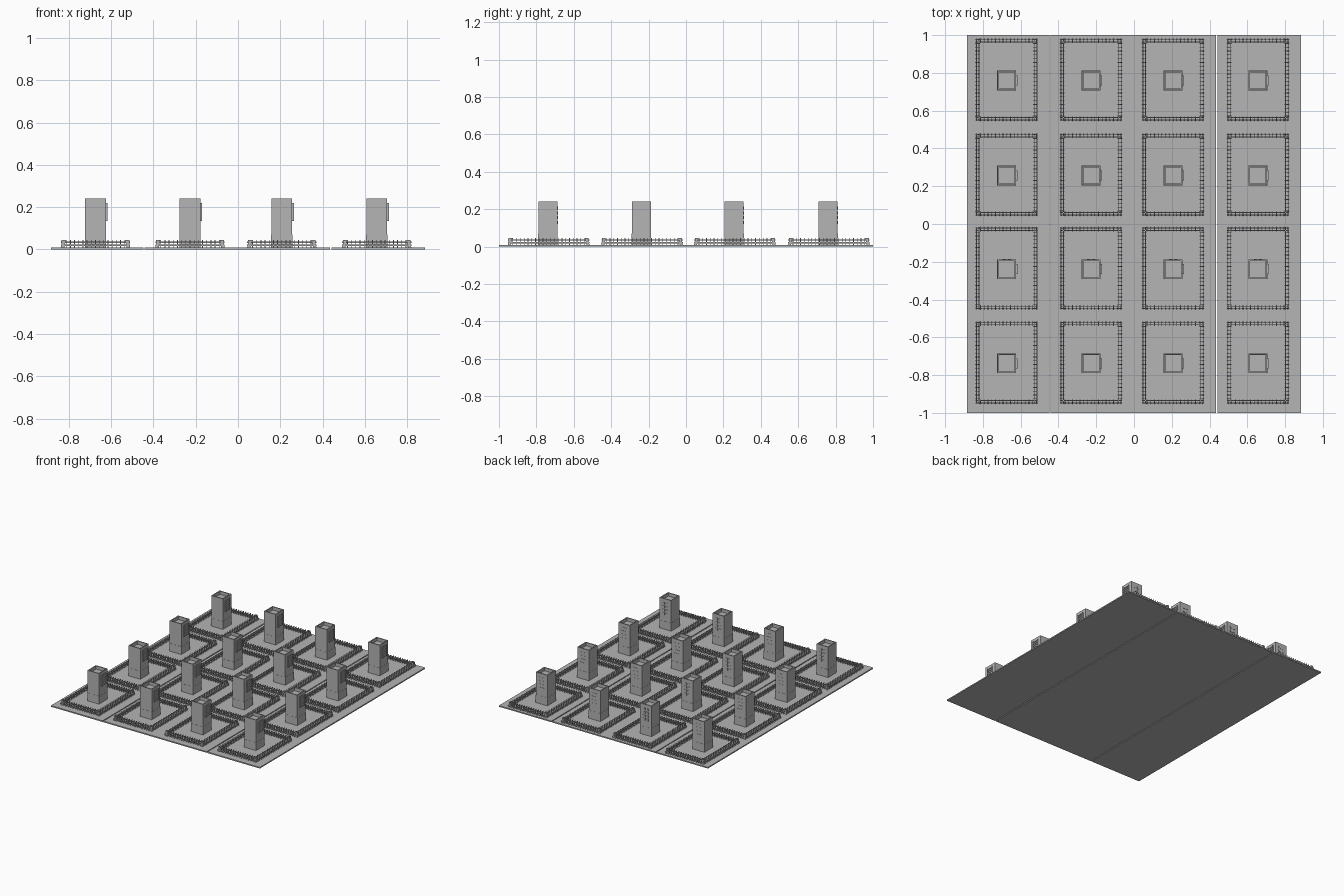
import bpy, bmesh, math
from mathutils import Matrix, Vector

if "Cube" in bpy.data.objects:
    bpy.data.objects.remove(bpy.data.objects["Cube"])

grey = bpy.data.materials.new("concrete grey")
grey.diffuse_color = (0.46, 0.46, 0.46, 1)
grey.use_nodes = True
grey.node_tree.nodes["Principled BSDF"].inputs["Base Color"].default_value = grey.diffuse_color

COLS = (-0.674, -0.227, 0.207, 0.656)
ROWS = (-0.738, -0.239, 0.257, 0.760)
GROUND = 0.009


def box(bm, x0, x1, y0, y1, z0, z1, shear=None):
    """Axis-aligned box; shear=(dx, dy) shifts its upper face sideways."""
    r = bmesh.ops.create_cube(bm, size=1)
    for v in r["verts"]:
        top = v.co.z > 0
        v.co = Vector((x0 if v.co.x < 0 else x1,
                       y0 if v.co.y < 0 else y1, z1 if top else z0))
        if top and shear:
            v.co.x += shear[0]
            v.co.y += shear[1]
    return r["verts"]


def make_mesh(name, bm):
    bmesh.ops.recalc_face_normals(bm, faces=bm.faces)
    me = bpy.data.meshes.new(name)
    bm.to_mesh(me)
    bm.free()
    me.materials.append(grey)
    return me


def place(name, me, x=0, y=0):
    ob = bpy.data.objects.new(name, me)
    ob.location = (x, y, 0)
    bpy.context.collection.objects.link(ob)


# ground strips with two narrow gaps
for i, (a, b) in enumerate(((-0.885, -0.448), (-0.441, 0.434), (0.441, 0.885))):
    bm = bmesh.new()
    box(bm, a, b, -1, 1, 0, GROUND)
    place(f"ground_strip_{i}", make_mesh("ground_strip", bm))

# tower: base block, tall shaft with a recessed roof
bm = bmesh.new()
box(bm, -0.05, 0.05, -0.052, 0.052, GROUND, 0.07)
shaft = box(bm, -0.049, 0.049, -0.051, 0.051, 0.07, 0.242)
roof = max({f for v in shaft for f in v.link_faces},
           key=lambda f: f.calc_center_median().z)
bmesh.ops.inset_region(bm, faces=[roof], thickness=0.011)
inner = bmesh.ops.extrude_face_region(bm, geom=[roof])
bmesh.ops.delete(bm, geom=[roof], context="FACES_ONLY")
for v in inner["geom"]:
    if isinstance(v, bmesh.types.BMVert):
        v.co.z -= 0.025
tower = make_mesh("tower", bm)

# louvred window on the right wall, small shallow panes on the back wall
bm = bmesh.new()
box(bm, 0.048, 0.052, -0.026, 0.026, 0.135, 0.22)
for k in range(6):
    z = 0.138 + k * 0.014
    box(bm, 0.052, 0.057, -0.024, 0.024, z, z + 0.006)
for s in (-1, 1):
    box(bm, 0.05, 0.057, s * 0.025 - 0.002, s * 0.025 + 0.002, 0.135, 0.22)
louvre = make_mesh("louvre_window", bm)

bm = bmesh.new()
for k in range(4):
    z = 0.12 + k * 0.026
    box(bm, -0.022, -0.004, 0.05, 0.053, z, z + 0.016)
    box(bm, 0.004, 0.022, 0.05, 0.053, z, z + 0.016)
panes = make_mesh("back_panes", bm)

# fence: thin slanted slats across the line, joined by two rails
HX, HY, W = 0.164, 0.218, 0.016
bm = bmesh.new()


def fence_side(length, dist, angle, count):
    verts = []
    for k in range(count):
        x = -length + 0.006 + k * (2 * length - 0.012) / (count - 1)
        verts += box(bm, x - 0.0018, x + 0.0018, -dist, -dist + W,
                     GROUND, 0.045, (0, 0.008))
    for y, z in ((-dist + 0.002, 0.017), (-dist + 0.016, 0.031)):
        verts += box(bm, -length, length, y, y + 0.004, z, z + 0.006)
    bmesh.ops.rotate(bm, verts=verts, cent=(0, 0, 0),
                     matrix=Matrix.Rotation(angle, 3, "Z"))


for turn in range(4):
    if turn % 2 == 0:
        fence_side(HX, HY, turn * math.pi / 2, 17)
    else:
        fence_side(HY, HX, turn * math.pi / 2, 22)
fence = make_mesh("fence", bm)

# repeat the plot over the grid
for i, x in enumerate(COLS):
    for j, y in enumerate(ROWS):
        tag = f"_{i}_{j}"
        place("tower" + tag, tower, x, y)
        place("louvre_window" + tag, louvre, x, y)
        place("back_panes" + tag, panes, x, y)
        place("fence" + tag, fence, x, y + 0.004)
